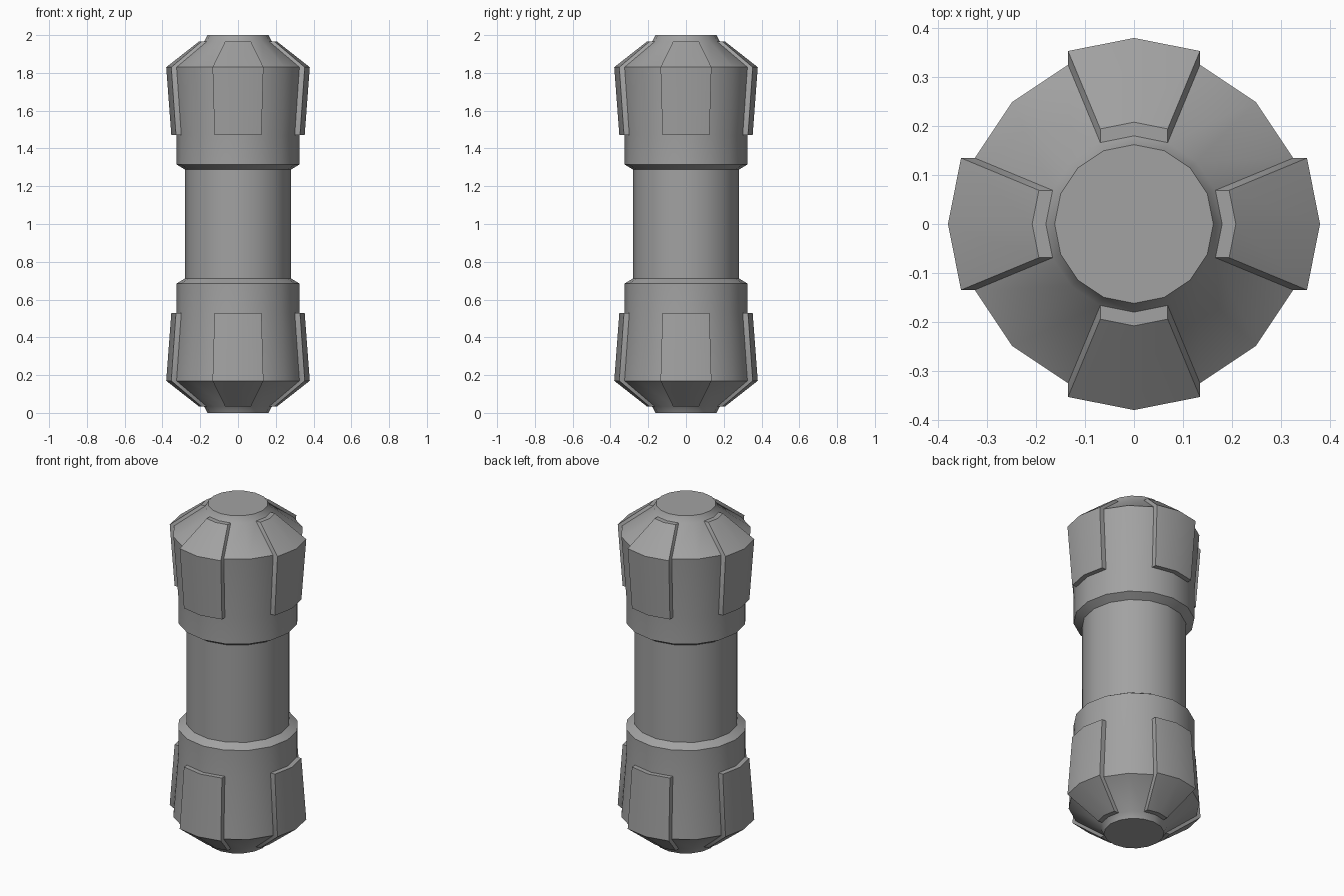
import bpy
import bmesh
from math import sin, cos, pi, radians

SIDES = 16
PLATE_DEPTH = 0.028

if "Cube" in bpy.data.objects:
    bpy.data.objects.remove(bpy.data.objects["Cube"], do_unlink=True)

grey = bpy.data.materials.new("mid grey")
grey.use_nodes = True
grey.diffuse_color = (0.36, 0.36, 0.36, 1)
grey.node_tree.nodes["Principled BSDF"].inputs["Base Color"].default_value = grey.diffuse_color


def finish(name, bm):
    """Turn a bmesh into a smooth-by-angle object."""
    bmesh.ops.recalc_face_normals(bm, faces=bm.faces)
    mesh = bpy.data.meshes.new(name)
    bm.to_mesh(mesh)
    bm.free()
    mesh.materials.append(grey)
    obj = bpy.data.objects.new(name, mesh)
    bpy.context.collection.objects.link(obj)
    bpy.ops.object.select_all(action="DESELECT")
    obj.select_set(True)
    bpy.context.view_layer.objects.active = obj
    bpy.ops.object.shade_smooth_by_angle(angle=radians(30))


def lathe(name, profile):
    """Closed solid of revolution from (radius, height) points."""
    bm = bmesh.new()
    rings = [[bm.verts.new((r * cos(2 * pi * i / SIDES), r * sin(2 * pi * i / SIDES), z))
              for i in range(SIDES)] for r, z in profile]
    for low, high in zip(rings, rings[1:]):
        for i in range(SIDES):
            j = (i + 1) % SIDES
            bm.faces.new((low[i], low[j], high[j], high[i]))
    bm.faces.new(rings[0])
    bm.faces.new(rings[-1])
    finish(name, bm)


def plate(name, turn, profile):
    """Raised panel two facets wide, pushed straight out from the body."""
    bm = bmesh.new()
    out = (PLATE_DEPTH * cos(turn), PLATE_DEPTH * sin(turn), 0)
    angles = [turn + k * 2 * pi / SIDES for k in (-1, 0, 1)]
    grid = [[bm.verts.new((r * cos(a), r * sin(a), z)) for a in angles] for r, z in profile]
    for low, high in zip(grid, grid[1:]):
        for i in range(2):
            bm.faces.new((low[i], low[i + 1], high[i + 1], high[i]))
    extruded = bmesh.ops.extrude_face_region(bm, geom=bm.faces[:], use_keep_orig=True)
    moved = [g for g in extruded["geom"] if isinstance(g, bmesh.types.BMVert)]
    bmesh.ops.translate(bm, verts=moved, vec=out)
    finish(name, bm)


# Grip between the two heads
lathe("grip", [(0.28, 0.69), (0.28, 1.31)])

# Matching heads: the lower one is the upper one flipped
panel = [(0.325, 1.47), (0.352, 1.83), (0.18, 1.965)]
head = [(0.28, 1.288), (0.325, 1.315)] + panel + [(0.162, 2.0)]
for end in ("upper", "lower"):
    def place(points):
        return [(r, z if end == "upper" else 2 - z) for r, z in points]
    lathe(end + "_head", place(head))
    for k, side in enumerate(("left", "back", "right", "front")):
        plate(f"{end}_{side}_plate", k * pi / 2, place(panel))
